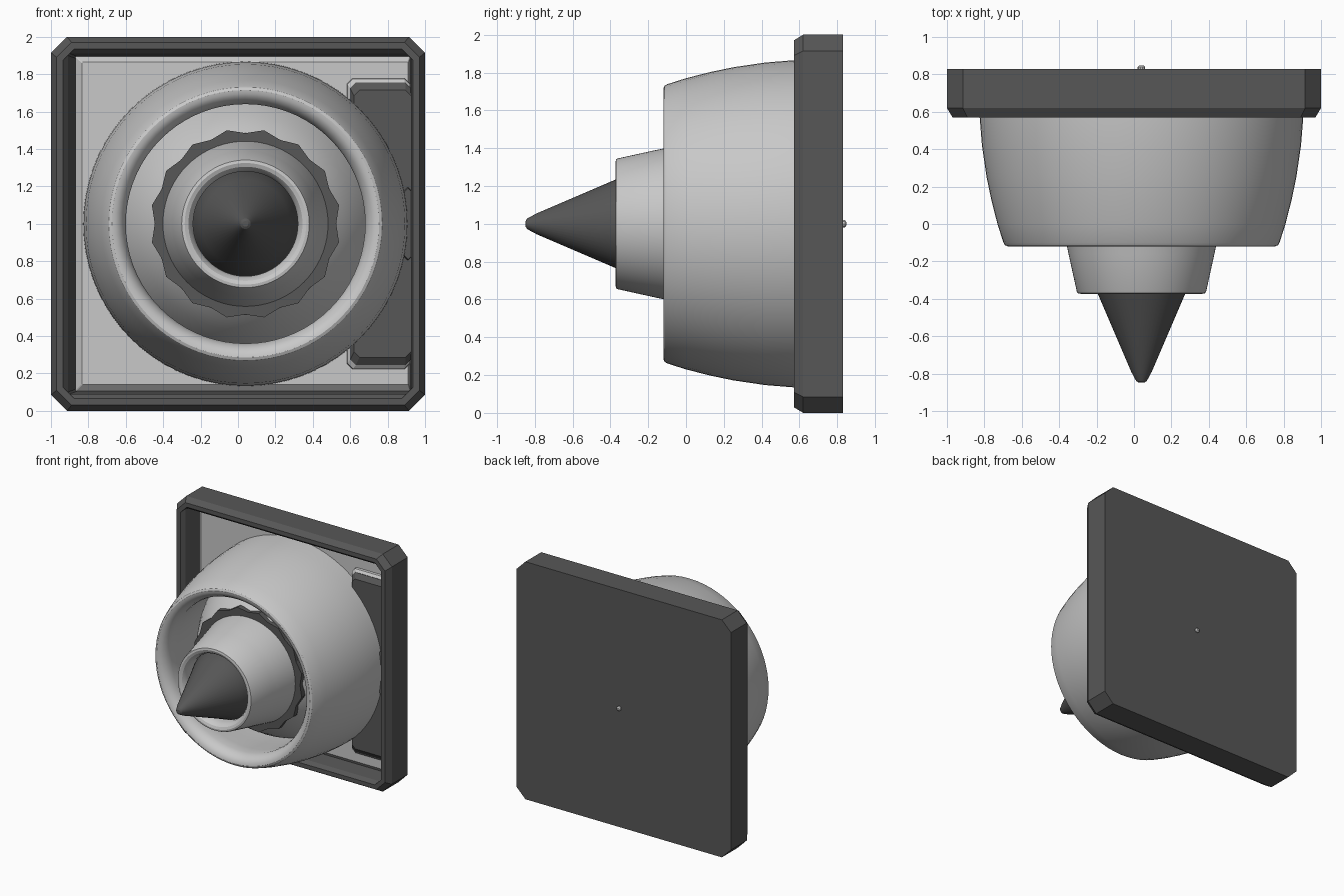
import bpy, bmesh, math

if "Cube" in bpy.data.objects:
    bpy.data.objects.remove(bpy.data.objects["Cube"])


def material(name, value):
    m = bpy.data.materials.new(name)
    m.diffuse_color = (value, value, value, 1)
    m.use_nodes = True
    m.node_tree.nodes["Principled BSDF"].inputs["Base Color"].default_value = m.diffuse_color
    return m


LIGHT = material("light grey", 0.58)
DARK = material("dark grey", 0.095)
CX, CZ = 0.04, 1.0   # engine axis


def loft(name, loops, mat, closed=False, smooth=None):
    """Join equal-length point loops with quads; cap the ends unless closed."""
    bm = bmesh.new()
    rings = [[bm.verts.new(p) for p in loop] for loop in loops]
    n = len(rings[0])
    pairs = list(zip(rings, rings[1:]))
    if closed:
        pairs.append((rings[-1], rings[0]))
    else:
        bm.faces.new(rings[0])
        bm.faces.new(rings[-1])
    for a, b in pairs:
        for i in range(n):
            j = (i + 1) % n
            bm.faces.new((a[i], a[j], b[j], b[i]))
    bmesh.ops.recalc_face_normals(bm, faces=bm.faces)
    mesh = bpy.data.meshes.new(name)
    bm.to_mesh(mesh)
    bm.free()
    ob = bpy.data.objects.new(name, mesh)
    bpy.context.collection.objects.link(ob)
    mesh.materials.append(mat)
    if smooth:
        bpy.ops.object.select_all(action='DESELECT')
        ob.select_set(True)
        bpy.context.view_layer.objects.active = ob
        bpy.ops.object.shade_smooth_by_angle(angle=math.radians(smooth))
    return ob


def ring(r, y, n=72, wobble=0.0):
    pts = []
    for i in range(n):
        a = 2 * math.pi * i / n
        q = r + wobble * (i % 2)
        pts.append((CX + q * math.cos(a), y, CZ + q * math.sin(a)))
    return pts


def lathe(name, profile, mat, closed=False, n=72, smooth=30):
    return loft(name, [ring(r, y, n) for r, y in profile], mat, closed, smooth)


def octagon(x0, x1, z0, z1, c, y):
    """Rectangle with cut corners facing the front."""
    return [(x0 + c, y, z0), (x1 - c, y, z0), (x1, y, z0 + c), (x1, y, z1 - c),
            (x1 - c, y, z1), (x0 + c, y, z1), (x0, y, z1 - c), (x0, y, z0 + c)]


# square housing with a shallow tray
loft("housing", [
    octagon(-1, 1, 0, 2, 0.085, 0.83),
    octagon(-1, 1, 0, 2, 0.085, 0.62),
    octagon(-0.97, 0.97, 0.03, 1.97, 0.08, 0.57),
    octagon(-0.935, 0.935, 0.065, 1.935, 0.06, 0.57),
    octagon(-0.91, 0.925, 0.09, 1.91, 0.01, 0.60),
    octagon(-0.87, 0.92, 0.105, 1.895, 0.01, 0.74),
], DARK)

# bevelled plate in the tray
loft("tray_plate", [
    octagon(-0.87, 0.92, 0.105, 1.895, 0.005, 0.75),
    octagon(-0.87, 0.92, 0.105, 1.895, 0.005, 0.73),
    octagon(-0.835, 0.91, 0.14, 1.865, 0.005, 0.70),
], LIGHT)

# raised panel on the right with a light trim along its edge
loft("panel_trim", [
    octagon(0.58, 0.92, 0.22, 1.78, 0.03, 0.72),
    octagon(0.585, 0.92, 0.225, 1.775, 0.03, 0.68),
    octagon(0.605, 0.92, 0.25, 1.75, 0.03, 0.66),
], LIGHT)
loft("side_panel", [
    octagon(0.60, 0.925, 0.245, 1.755, 0.03, 0.70),
    octagon(0.60, 0.925, 0.245, 1.755, 0.03, 0.66),
    octagon(0.62, 0.925, 0.285, 1.715, 0.03, 0.63),
], DARK)
loft("panel_latch", [
    octagon(0.88, 0.93, 0.80, 1.20, 0.02, 0.66),
    octagon(0.89, 0.93, 0.81, 1.19, 0.02, 0.61),
], DARK)

# hollow outer cowl with a rounded lip
lathe("outer_cowl", [
    (0.868, 0.72), (0.865, 0.57), (0.853, 0.42), (0.828, 0.25), (0.803, 0.13),
    (0.77, 0.0), (0.738, -0.10), (0.73, -0.113), (0.715, -0.12), (0.695, -0.117),
    (0.67, -0.10), (0.65, -0.07), (0.64, -0.03), (0.645, 0.06), (0.66, 0.20),
    (0.68, 0.45), (0.68, 0.72)], LIGHT, closed=True)

# flared inner body behind the core
lathe("inner_flare", [
    (0.40, 0.09), (0.47, 0.09), (0.52, 0.14), (0.58, 0.22), (0.64, 0.32),
    (0.69, 0.42), (0.69, 0.72)], LIGHT)

# ragged band around the core
loft("core_band", [ring(0.485, 0.12, 32, 0.025), ring(0.485, 0.075, 32, 0.025)], DARK)

# core cowl with a rounded nozzle edge
lathe("core_cowl", [
    (0.455, 0.30), (0.447, 0.10), (0.40, -0.11), (0.39, -0.16), (0.346, -0.36),
    (0.341, -0.37), (0.325, -0.373), (0.305, -0.365), (0.29, -0.345), (0.28, -0.31),
    (0.28, -0.10), (0.28, 0.30)], LIGHT, closed=True)

# blunt spike in the nozzle
lathe("spike", [
    (0.283, -0.20), (0.281, -0.27), (0.235, -0.37), (0.055, -0.79),
    (0.028, -0.84), (0.015, -0.848)], DARK, n=48)

# small rear stud
lathe("rear_stud", [(0.02, 0.82), (0.02, 0.84), (0.01, 0.848)], LIGHT, n=10)
